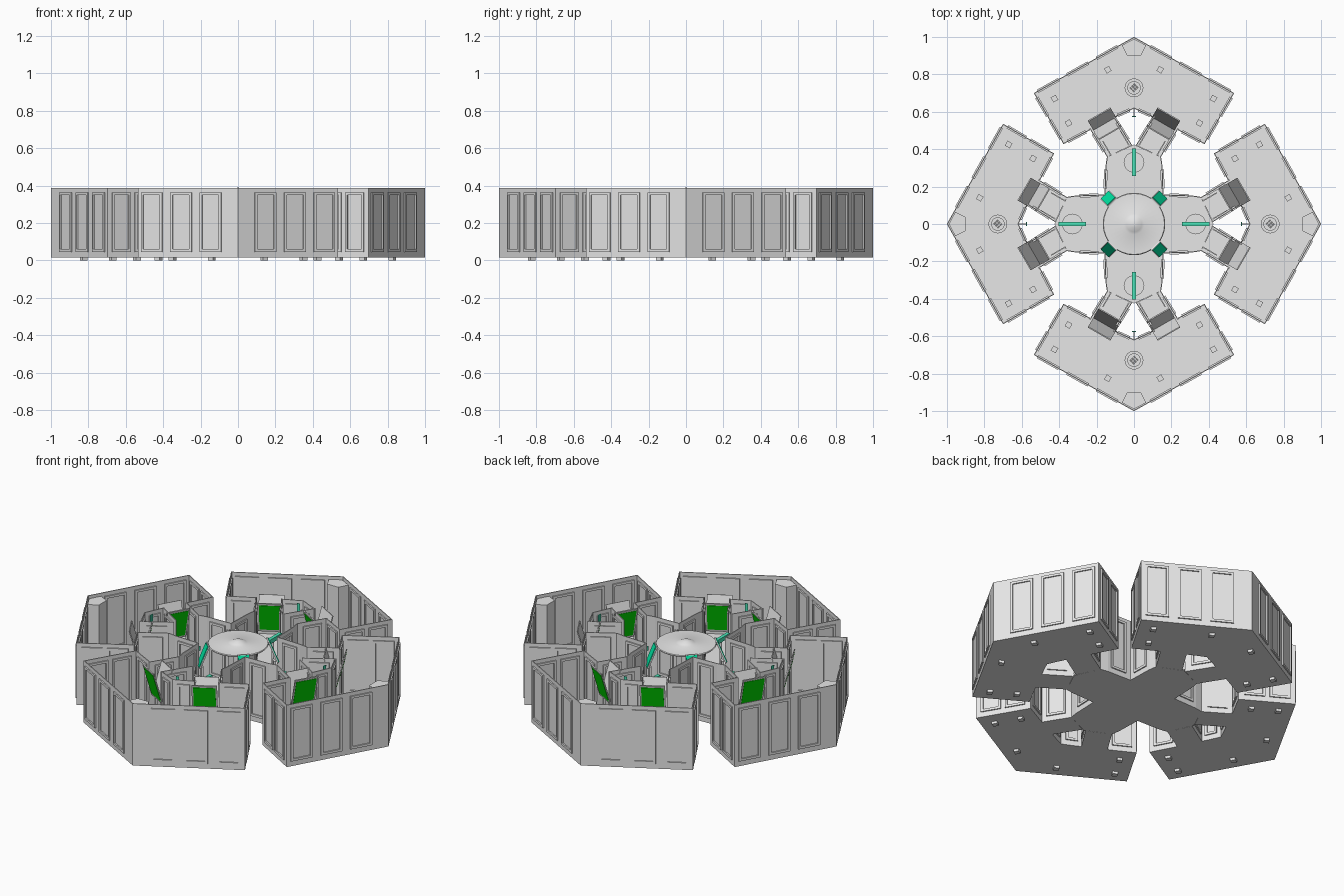
import bpy, bmesh, math
from mathutils import Matrix, Vector

cube = bpy.data.objects.get("Cube")
if cube:
    bpy.data.objects.remove(cube)

FLOOR, TOP, THICK = 0.025, 0.387, 0.005


def material(name, color):
    m = bpy.data.materials.new(name)
    m.use_nodes = True
    m.diffuse_color = (*color, 1)
    m.node_tree.nodes["Principled BSDF"].inputs["Base Color"].default_value = (*color, 1)
    return m


grey = material("light_grey", (0.8, 0.8, 0.8))
dark = material("dark_grey", (0.2, 0.2, 0.2))
green = material("door_green", (0.0, 0.75, 0.0))
teal = material("screen_teal", (0.0, 0.86, 0.4))
glow = material("glass_teal", (0.08, 0.92, 0.56))


def finish(bm, name, mat, smooth=False, copies=4):
    """Turn a bmesh into one object per quarter of the model."""
    bmesh.ops.recalc_face_normals(bm, faces=bm.faces)
    mesh = bpy.data.meshes.new(name)
    bm.to_mesh(mesh)
    bm.free()
    mesh.materials.append(mat)
    for i, side in enumerate(("back", "right", "front", "left")[:copies]):
        ob = bpy.data.objects.new(f"{name}_{side}" if copies > 1 else name, mesh)
        ob.rotation_euler.z = i * math.pi / 2
        bpy.context.collection.objects.link(ob)
    if smooth:
        bpy.ops.object.select_all(action="DESELECT")
        ob.select_set(True)
        bpy.context.view_layer.objects.active = ob
        bpy.ops.object.shade_smooth_by_angle(angle=math.radians(35))


def box(bm, center, size, frame=Matrix()):
    m = frame @ Matrix.Translation(center) @ Matrix.Diagonal((*size, 1))
    bmesh.ops.create_cube(bm, size=1, matrix=m)


def prism(bm, points, z0, z1):
    face = bm.faces.new([bm.verts.new((x, y, z0)) for x, y in points])
    new = bmesh.ops.extrude_face_region(bm, geom=[face])["geom"]
    bmesh.ops.translate(bm, vec=(0, 0, z1 - z0),
                        verts=[g for g in new if isinstance(g, bmesh.types.BMVert)])


def wall(bm, p, q, panels=(), width=0.12):
    """Upright wall from p to q with raised frames at the given fractions of its length."""
    p, q = Vector(p), Vector(q)
    d = q - p
    frame = Matrix.Translation((*p, 0)) @ Matrix.Rotation(math.atan2(d.y, d.x), 4, "Z")
    box(bm, (d.length / 2, 0, (TOP + 0.015) / 2), (d.length + 0.003, THICK, TOP - 0.015), frame)
    low, high, rim, depth = 0.053, TOP - 0.03, 0.014, THICK + 0.014
    for f in panels:
        x = d.length * f
        for s in (-1, 1):
            box(bm, (x + s * (width - rim) / 2, 0, (low + high) / 2), (rim, depth, high - low), frame)
        for z in (low, high):
            box(bm, (x, 0, z), (width, depth, rim), frame)


def mirrored(pts, s):
    return [(x * s, y) for x, y in pts]


# Floors: angled outer room, hub arm and two slanted corridors
TIP, CORNER, INNER, NOTCH = (0, 0.998), (0.533, 0.699), (0.376, 0.43), (0, 0.62)
bm = bmesh.new()
prism(bm, [TIP, CORNER, INNER, NOTCH] + mirrored([INNER, CORNER], -1), 0.015, FLOOR)
prism(bm, [(0, 0), (0.155, 0.155), (0.15, 0.31), (0.14, 0.36), (0, 0.425),
           (-0.14, 0.36), (-0.15, 0.31), (-0.155, 0.155)], 0.015, FLOOR)
for s in (1, -1):
    prism(bm, mirrored([(0.14, 0.36), (0.235, 0.51), (0.11, 0.575), (0.015, 0.42)], s),
          0.015, FLOOR)
finish(bm, "floor", grey)

# Room walls, corridor walls and hub walls
rooms, corridors, hub = bmesh.new(), bmesh.new(), bmesh.new()
for s in (1, -1):
    def run(target, a, b, panels=(), w=0.12):
        wall(target, *mirrored([a, b], s), panels, w)
    run(rooms, TIP, CORNER, (0.27, 0.565, 0.86), 0.13)
    run(rooms, CORNER, INNER, (0.27, 0.72), 0.115)
    run(rooms, INNER, (0.235, 0.505), (0.5,), 0.11)
    run(rooms, (0.11, 0.57), NOTCH, (0.5,), 0.07)
    run(corridors, (0.142, 0.36), (0.235, 0.51), (0.5,), 0.11)
    run(corridors, (0.012, 0.42), (0.11, 0.575), (0.5,), 0.11)
    run(hub, (0.155, 0.155), (0.15, 0.31), (0.55,), 0.1)
    run(hub, (0.15, 0.31), (0.142, 0.36))
finish(rooms, "room_walls", grey)
finish(corridors, "corridor_walls", grey)
finish(hub, "hub_arm_walls", grey)

# Corner column at the tip of each room
bm = bmesh.new()
prism(bm, [(-0.065, 0.955), (-0.037, 0.9), (0.037, 0.9), (0.065, 0.955), (0, 0.99)], FLOOR, 0.37)
finish(bm, "corner_column", grey)

# Square feet passing through the floor
bm = bmesh.new()
for s in (1, -1):
    for x, y in ((0.14, 0.825), (0.425, 0.67), (0.35, 0.54)):
        turn = Matrix.Translation((x * s, y, 0)) @ Matrix.Rotation(-s * math.pi / 6, 4, "Z")
        box(bm, (0, 0, 0.02), (0.03, 0.03, 0.04), turn)
finish(bm, "feet", grey)

# V-shaped pairs of leaning door leaves with green panels, and corridor rails
leaves, panes, rails = bmesh.new(), bmesh.new(), bmesh.new()
for s in (1, -1):
    base = Matrix.Translation((0.157 * s, 0.536, 0)) @ Matrix.Rotation(-s * math.pi / 6, 4, "Z")
    for side in (1, -1):
        lean = base @ Matrix.Translation((0, side * 0.03, 0.29)) @ Matrix.Rotation(-side * 0.28, 4, "X")
        box(leaves, (0, 0, 0), (0.14, 0.006, 0.2), lean)
        box(panes, (0, side * 0.003, 0), (0.122, 0.004, 0.172), lean)
        box(rails, (side * 0.055, -0.12, 0.2), (0.006, 0.09, 0.015), base)
finish(leaves, "door_leaves", grey)
finish(panes, "door_panels", green)
finish(rails, "corridor_rails", grey)


def disc(bm, center, r, z0, z1):
    m = Matrix.Translation((*center, (z0 + z1) / 2))
    bmesh.ops.create_cone(bm, cap_ends=True, segments=24, radius1=r, radius2=r,
                          depth=z1 - z0, matrix=m)


# Round floor fixture in each room
bm = bmesh.new()
disc(bm, (0, 0.728), 0.05, FLOOR, 0.045)
disc(bm, (0, 0.728), 0.036, 0.045, 0.062)
finish(bm, "room_floor_fixture", grey)
bm = bmesh.new()
for i in (-1, 0, 1):
    for j in (-1, 1):
        turn = Matrix.Translation((0, 0.728, 0.064)) @ Matrix.Rotation(math.pi / 4, 4, "Z")
        box(bm, (i * 0.014, j * 0.009, 0), (0.011, 0.016, 0.006), turn)
finish(bm, "fixture_grille", dark)

# Glass display on a post and round base in each hub arm
bm = bmesh.new()
disc(bm, (0, 0.33), 0.055, FLOOR, 0.045)
disc(bm, (0, 0.33), 0.008, 0.045, 0.255)
finish(bm, "display_base", grey)
bm = bmesh.new()
box(bm, (0, 0.33, 0.265), (0.02, 0.145, 0.025))
finish(bm, "glass_display", glow)

# Upright light on a bracket in the inner notch of each room
bm = bmesh.new()
box(bm, (0, 0.575, 0.355), (0.02, 0.004, 0.064))
finish(bm, "notch_light", glow)
bm = bmesh.new()
box(bm, (0, 0.598, 0.33), (0.006, 0.042, 0.008))
finish(bm, "notch_light_bracket", grey)

# Slanted corner screens with backing ribs around the hub
ribs, screens = bmesh.new(), bmesh.new()
base = Matrix.Rotation(-math.pi / 4, 4, "Z")
slant = base @ Matrix.Translation((0, 0.19, 0.31)) @ Matrix.Rotation(0.38, 4, "X")
box(ribs, (0, 0, 0), (0.066, 0.008, 0.14), slant)
box(screens, (0, 0.006, 0), (0.06, 0.005, 0.13), slant)
box(ribs, (0, 0.2, 0.135), (0.04, 0.012, 0.23), base)
finish(ribs, "screen_ribs", grey)
finish(screens, "corner_screens", teal)

# Central canopy on a flared column
bm = bmesh.new()
profile = [(0.07, 0.025), (0.06, 0.04), (0.028, 0.07), (0.024, 0.3), (0.06, 0.34), (0.163, 0.36),
           (0.167, 0.365), (0.163, 0.369), (0.055, 0.371), (0.042, 0.377), (0.02, 0.386), (0, 0.389)]
verts = [bm.verts.new((r, 0, z)) for r, z in profile]
edges = [bm.edges.new(pair) for pair in zip(verts, verts[1:])]
bmesh.ops.spin(bm, geom=verts + edges, axis=(0, 0, 1), cent=(0, 0, 0),
               angle=2 * math.pi, steps=32, use_duplicate=False)
bmesh.ops.remove_doubles(bm, verts=bm.verts, dist=0.0005)
finish(bm, "central_canopy", grey, smooth=True, copies=1)
